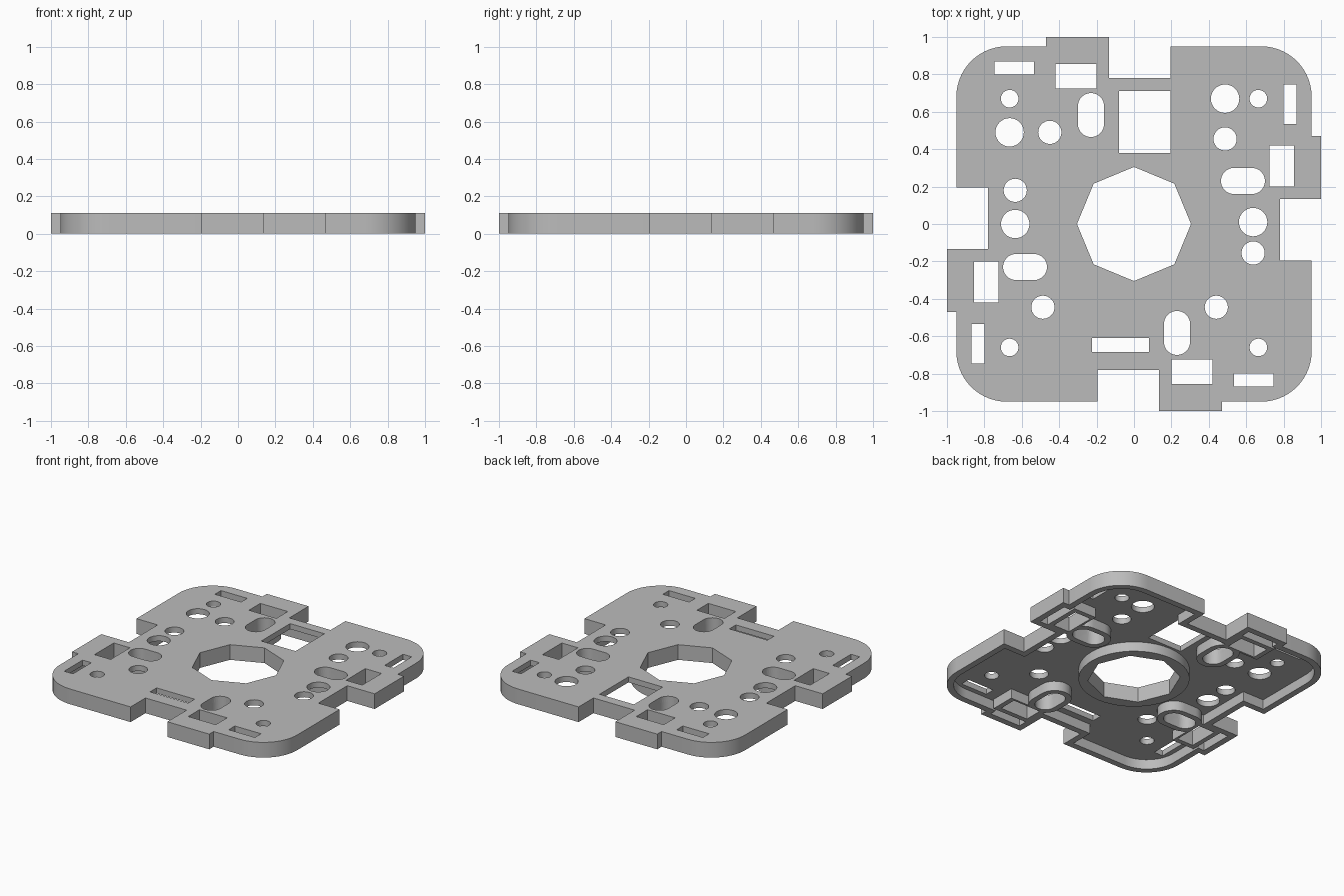
import bpy, bmesh
from math import cos, sin, pi, radians
from mathutils import Vector

old = bpy.data.objects.get("Cube")
if old:
    bpy.data.objects.remove(old, do_unlink=True)

HEIGHT, FLOOR, RIM = 0.11, 0.07, 0.045

grey = bpy.data.materials.new("plain grey")
grey.use_nodes = True
GREY = (0.5, 0.5, 0.5, 1)
grey.diffuse_color = GREY
for node in grey.node_tree.nodes:
    if node.type == 'BSDF_PRINCIPLED':
        node.inputs["Base Color"].default_value = GREY


def arc(x, y, r, start, end, steps):
    return [(x + r * cos(radians(start + (end - start) * i / steps)),
             y + r * sin(radians(start + (end - start) * i / steps)))
            for i in range(steps + 1)]


def circle(x, y, r, steps=32):
    return arc(x, y, r, 0, 360, steps)[:-1]


def rect(x0, y0, x1, y1):
    return [(x0, y0), (x1, y0), (x1, y1), (x0, y1)]


def slot(x0, x1, y, r):
    return arc(x1, y, r, -90, 90, 16) + arc(x0, y, r, 90, 270, 16)


def turn(points, quarter):
    for _ in range(quarter):
        points = [(-y, x) for x, y in points]
    return points


def inset(points, d):
    """Offset a counter-clockwise loop inwards with mitred corners."""
    result = []
    for i, p in enumerate(points):
        p = Vector(p)
        a = (p - Vector(points[i - 1])).normalized()
        b = (Vector(points[(i + 1) % len(points)]) - p).normalized()
        na, nb = Vector((-a.y, a.x)), Vector((-b.y, b.x))
        q = p + (na + nb) * d / (1 + na.dot(nb))
        result.append((q.x, q.y))
    return result


def slab(name, loops, z0, z1):
    """Extrude an outer loop with inner holes into a closed solid."""
    curve = bpy.data.curves.new(name, 'CURVE')
    curve.dimensions = '2D'
    curve.fill_mode = 'BOTH'
    curve.extrude = (z1 - z0) / 2
    for loop in loops:
        spline = curve.splines.new('POLY')
        spline.points.add(len(loop) - 1)
        for point, (x, y) in zip(spline.points, loop):
            point.co = (x, y, 0, 1)
        spline.use_cyclic_u = True
    temp = bpy.data.objects.new(name + " profile", curve)
    bpy.context.collection.objects.link(temp)
    bpy.context.view_layer.update()
    graph = bpy.context.evaluated_depsgraph_get()
    mesh = bpy.data.meshes.new_from_object(temp.evaluated_get(graph))
    bpy.data.objects.remove(temp, do_unlink=True)
    bm = bmesh.new()
    bm.from_mesh(mesh)
    bmesh.ops.remove_doubles(bm, verts=bm.verts, dist=0.0001)
    bmesh.ops.translate(bm, verts=bm.verts, vec=(0, 0, (z0 + z1) / 2))
    bmesh.ops.recalc_face_normals(bm, faces=bm.faces)
    bm.to_mesh(mesh)
    bm.free()
    mesh.materials.clear()
    mesh.materials.append(grey)
    obj = bpy.data.objects.new(name, mesh)
    bpy.context.collection.objects.link(obj)
    return obj


def volume(mesh):
    bm = bmesh.new()
    bm.from_mesh(mesh)
    v = bm.calc_volume()
    bm.free()
    return v


# Outline: one side with notch, tab and rounded corner, turned four times
side = [(0.95, -0.195), (0.78, -0.195), (0.78, 0.135), (1, 0.135),
        (1, 0.47), (0.95, 0.47)] + arc(0.68, 0.68, 0.27, 0, 90, 14)
outline = [p for q in range(4) for p in turn(side, q)]

# Openings that repeat on each side
edge_slot = rect(0.80, 0.535, 0.87, 0.745)
tab_hole = rect(0.725, 0.20, 0.855, 0.42)
long_slot = slot(0.535, 0.63, 0.23, 0.07)
octagon = circle(0, 0, 0.305, 8)
holes = [turn(h, q) for q in range(4) for h in (edge_slot, tab_hole, long_slot)]
holes += [octagon, rect(-0.08, 0.38, 0.195, 0.71), rect(-0.225, -0.685, 0.08, -0.61)]

# Round screw holes, grouped by radius
round_holes = {
    0.047: [(-0.665, 0.67), (0.665, 0.67), (-0.665, -0.66), (0.665, -0.66)],
    0.062: [(-0.45, 0.49), (-0.635, 0.18), (0.487, 0.455), (0.637, -0.155),
            (0.44, -0.445), (-0.487, -0.445)],
    0.076: [(-0.665, 0.49), (-0.635, 0), (0.487, 0.67), (0.637, 0.01)],
}
for r, centres in round_holes.items():
    holes += [circle(x, y, r) for x, y in centres]

plate = slab("base_plate", [outline] + holes, FLOOR, HEIGHT)

# Ribs below the plate: rim, hub ring, and collars round slots and tab holes
TOP = FLOOR + 0.02
slot_collar = [(min(x, 0.715), y) for x, y in slot(0.535, 0.63, 0.23, 0.11)]
tab_collar = rect(0.71, 0.165, 0.89, 0.455)
ribs = [slab("rim", [outline, inset(outline, RIM)], 0, TOP),
        slab("hub_ring", [circle(0, 0, 0.364, 48), octagon], 0, TOP)]
for q in range(4):
    ribs.append(slab("slot_collar", [turn(slot_collar, q), turn(long_slot, q)], 0, TOP))
    ribs.append(slab("tab_collar", [turn(tab_collar, q), turn(tab_hole, q)], 0, TOP))

# Merge each rib into the plate; a rib that fails to merge stays separate
loose = []
for rib in ribs:
    mod = plate.modifiers.new("merge", 'BOOLEAN')
    mod.operation, mod.solver, mod.object = 'UNION', 'EXACT', rib
    bpy.context.view_layer.update()
    graph = bpy.context.evaluated_depsgraph_get()
    merged = bpy.data.meshes.new_from_object(plate.evaluated_get(graph))
    plate.modifiers.remove(mod)
    before, after = volume(plate.data), volume(merged)
    if before - 0.0001 <= after <= before + volume(rib.data) + 0.0001:
        plate.data = merged
        bpy.data.objects.remove(rib, do_unlink=True)
    else:
        loose.append(rib)

# Smooth round walls, keep corners sharp
for obj in [plate] + loose:
    bpy.ops.object.select_all(action='DESELECT')
    obj.select_set(True)
    bpy.context.view_layer.objects.active = obj
    bpy.ops.object.shade_smooth_by_angle(angle=radians(30))
